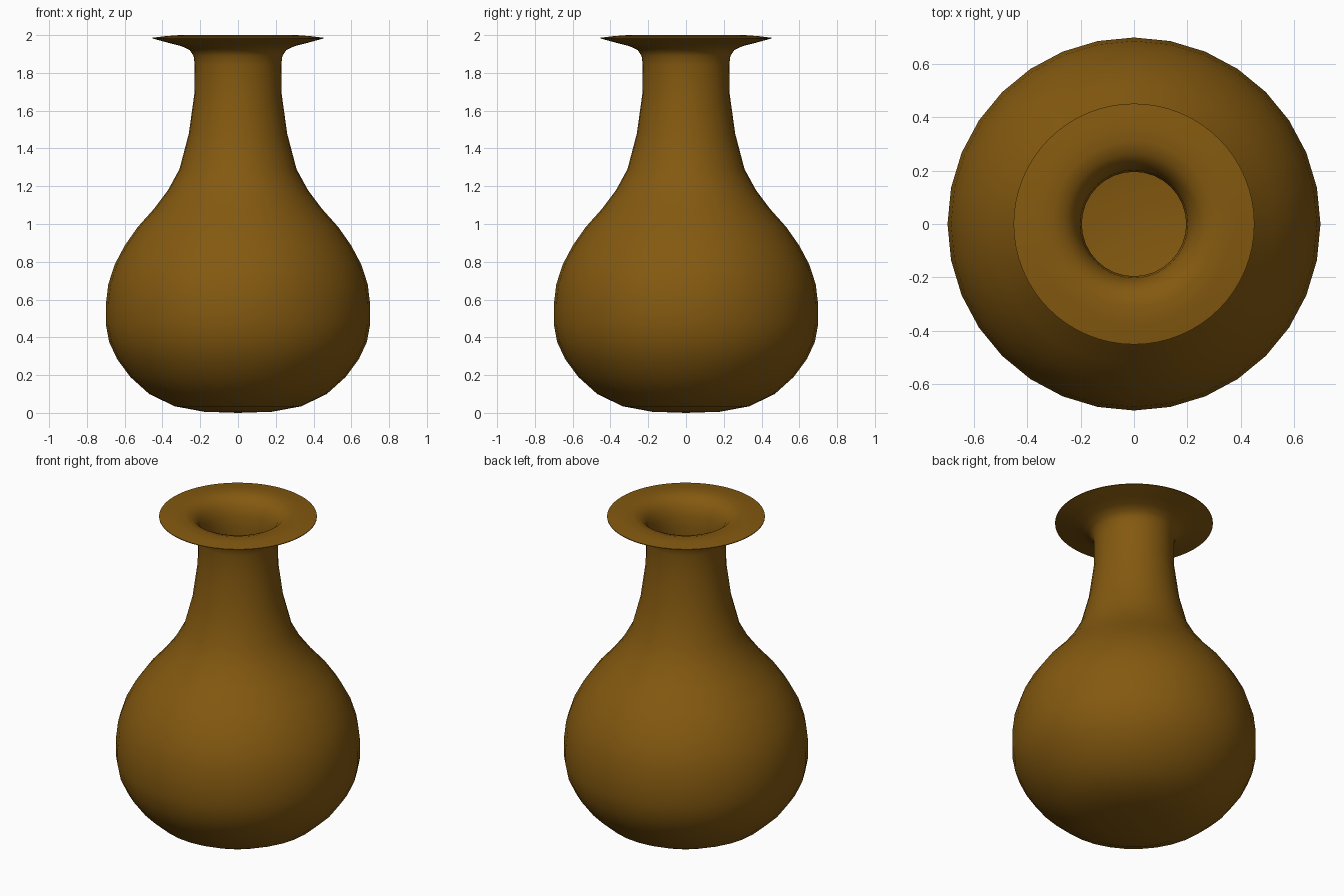
import bpy, bmesh, math

if "Cube" in bpy.data.objects:
    bpy.data.objects.remove(bpy.data.objects["Cube"])

# Profile (radius, height): outside from base to lip, then down the inside
outer = [(0.18, 0.006), (0.335, 0.035), (0.47, 0.10), (0.57, 0.19), (0.64, 0.285),
         (0.682, 0.375), (0.70, 0.47), (0.70, 0.57), (0.687, 0.68), (0.653, 0.785),
         (0.60, 0.885), (0.53, 0.985), (0.445, 1.08), (0.37, 1.18), (0.31, 1.29),
         (0.26, 1.48), (0.231, 1.69), (0.229, 1.84), (0.235, 1.89), (0.255, 1.92),
         (0.30, 1.942), (0.36, 1.957), (0.452, 1.982)]
lip = [(0.452, 1.986), (0.38, 1.995), (0.31, 2.0), (0.26, 1.985), (0.225, 1.95), (0.202, 1.89)]
inner = [(0.196, 1.82), (0.198, 1.69), (0.228, 1.48), (0.28, 1.28), (0.345, 1.16),
         (0.42, 1.06), (0.505, 0.965), (0.575, 0.865), (0.625, 0.77), (0.657, 0.67),
         (0.67, 0.57), (0.67, 0.47), (0.652, 0.385), (0.61, 0.30), (0.545, 0.215),
         (0.45, 0.13), (0.325, 0.067), (0.18, 0.038)]
SIDES = 32


def lathe(name, profile, bottom, floor):
    bm = bmesh.new()
    rings = []
    for r, z in profile:
        n = SIDES * 2 if z > 1.87 else SIDES     # the lip is rounder than the body
        rings.append([bm.verts.new((r * math.cos(2 * math.pi * i / n),
                                    r * math.sin(2 * math.pi * i / n), z)) for i in range(n)])
    for a, b in zip(rings, rings[1:]):
        na, nb = len(a), len(b)
        for i in range(min(na, nb)):
            j = (i + 1) % min(na, nb)
            if na == nb:
                bm.faces.new((a[i], a[j], b[j], b[i]))
            elif nb > na:
                bm.faces.new((a[i], a[j], b[(2 * i + 2) % nb], b[2 * i + 1], b[2 * i]))
            else:
                bm.faces.new((a[2 * i], a[2 * i + 1], a[(2 * i + 2) % na], b[j], b[i]))
    # Close the base and the inside floor with fans
    for ring, z in ((rings[0], bottom), (rings[-1], floor)):
        c = bm.verts.new((0, 0, z))
        for i in range(len(ring)):
            bm.faces.new((ring[i], ring[(i + 1) % len(ring)], c))
    bmesh.ops.triangulate(bm, faces=[f for f in bm.faces if len(f.verts) > 4])
    bmesh.ops.recalc_face_normals(bm, faces=bm.faces)
    me = bpy.data.meshes.new(name)
    bm.to_mesh(me)
    bm.free()
    ob = bpy.data.objects.new(name, me)
    bpy.context.collection.objects.link(ob)
    return ob


vase = lathe("vase", outer + lip + inner, 0.0, 0.032)

# Brown glaze
mat = bpy.data.materials.new("brown_glaze")
mat.diffuse_color = (0.23, 0.10, 0.005, 1)
mat.use_nodes = True
mat.node_tree.nodes["Principled BSDF"].inputs["Base Color"].default_value = mat.diffuse_color
vase.data.materials.append(mat)

bpy.context.view_layer.objects.active = vase
vase.select_set(True)
bpy.ops.object.shade_smooth_by_angle(angle=math.radians(50))
